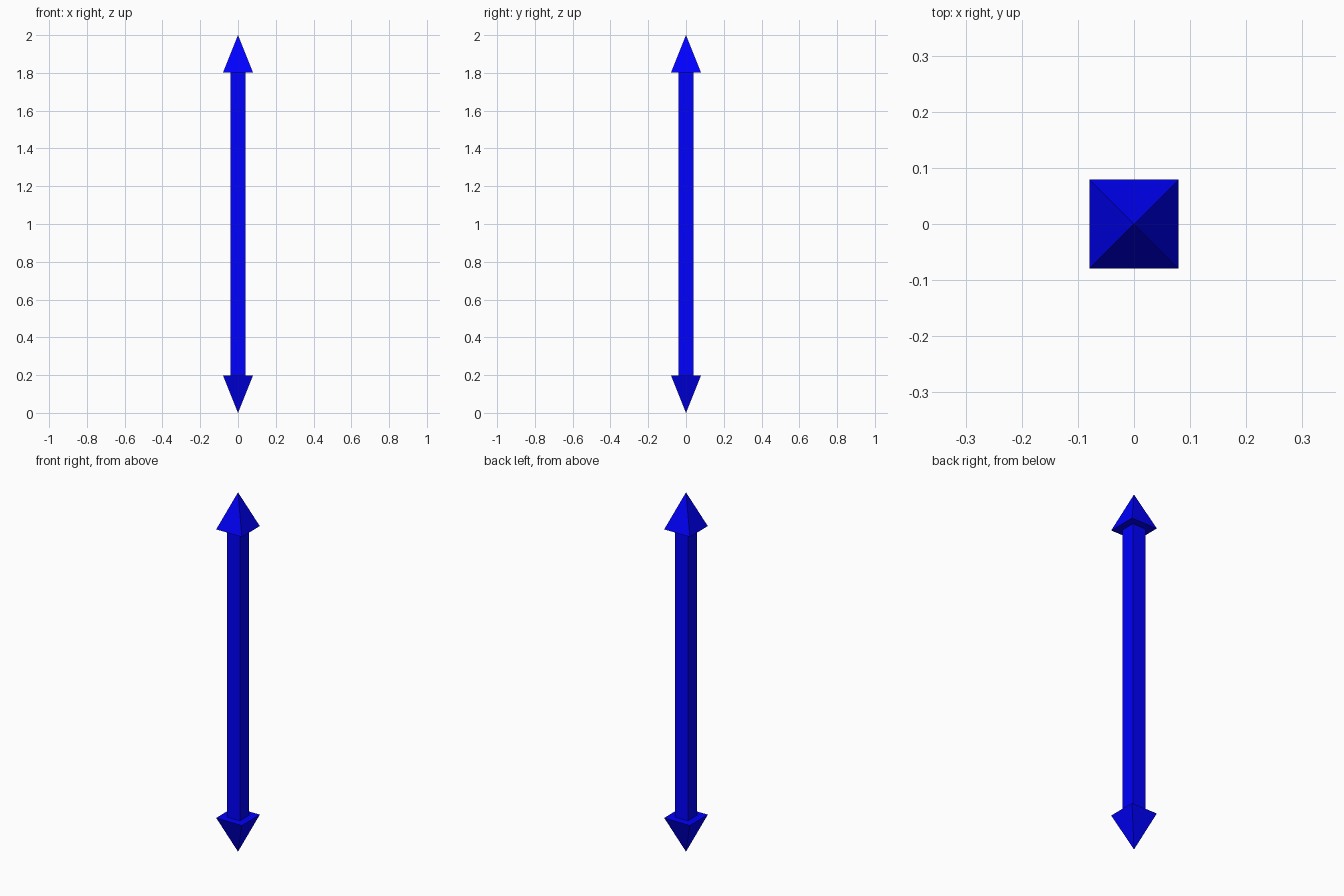
import bpy
from math import pi, sqrt

if "Cube" in bpy.data.objects:
    bpy.data.objects.remove(bpy.data.objects["Cube"])

HEIGHT = 2.0
HEAD_HALF = 0.079
HEAD_LEN = 0.197
SHAFT_HALF = 0.0394

blue = bpy.data.materials.new("blue")
blue.diffuse_color = (0.0, 0.0, 1.0, 1.0)
blue.use_nodes = True
blue.node_tree.nodes["Principled BSDF"].inputs["Base Color"].default_value = blue.diffuse_color


def square_solid(name, bottom_half, top_half, z0, z1):
    """Four-sided prism or pyramid with sides facing the axes."""
    bpy.ops.mesh.primitive_cone_add(
        vertices=4, radius1=bottom_half * sqrt(2), radius2=top_half * sqrt(2),
        depth=z1 - z0, location=(0, 0, (z0 + z1) / 2), rotation=(0, 0, pi / 4))
    obj = bpy.context.object
    obj.name = name
    bpy.ops.object.transform_apply(location=False, rotation=True, scale=True)
    obj.data.materials.append(blue)
    return obj


# Square shaft between the two heads
square_solid("shaft", SHAFT_HALF, SHAFT_HALF, HEAD_LEN, HEIGHT - HEAD_LEN)

# Pyramid arrowheads pointing down and up
square_solid("lower_arrowhead", 0, HEAD_HALF, 0, HEAD_LEN)
square_solid("upper_arrowhead", HEAD_HALF, 0, HEIGHT - HEAD_LEN, HEIGHT)
